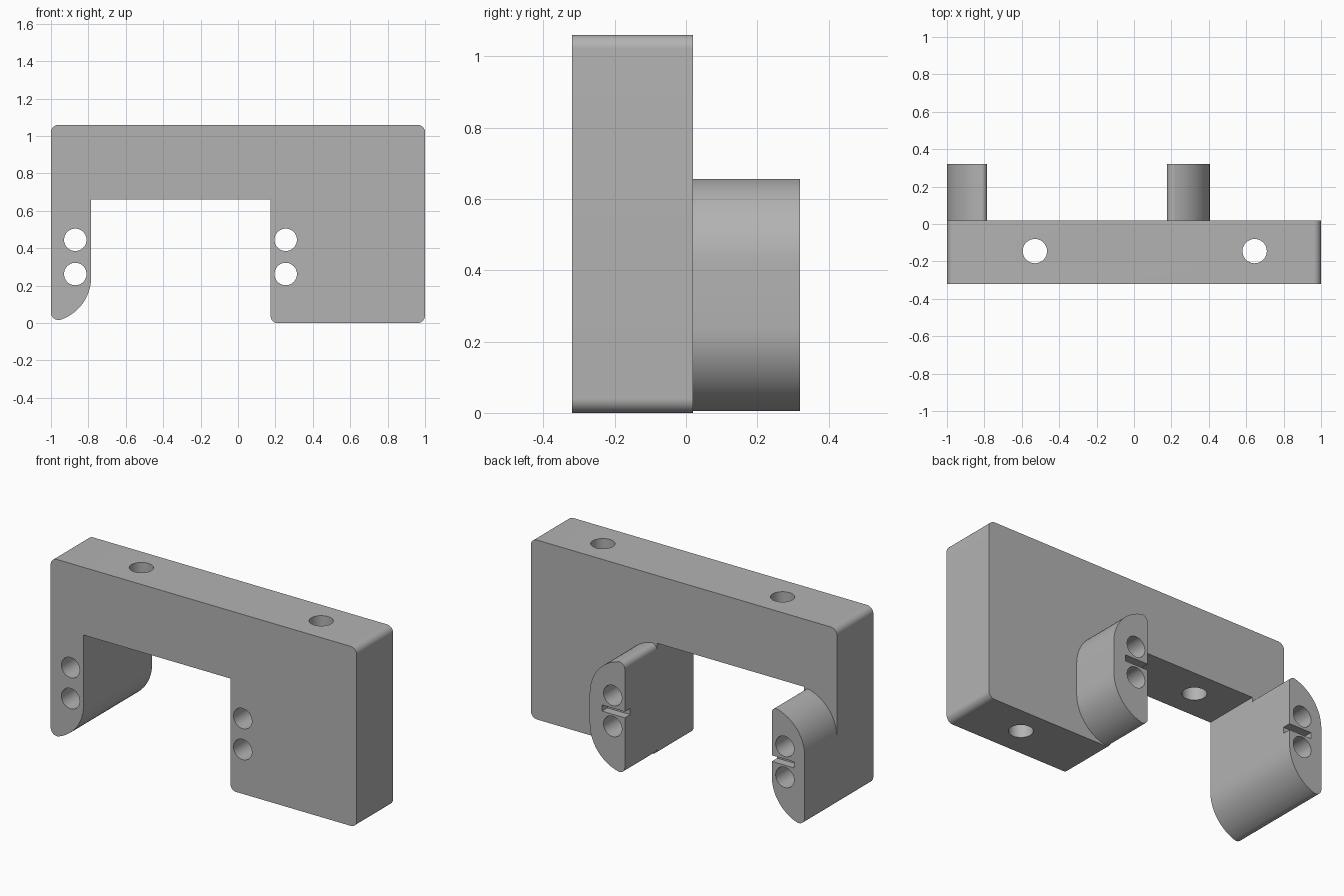
import bpy
import bmesh
from math import cos, sin, radians

if "Cube" in bpy.data.objects:
    bpy.data.objects.remove(bpy.data.objects["Cube"])

grey = bpy.data.materials.new("plain grey")
grey.use_nodes = True
COLOUR = (0.45, 0.45, 0.45, 1)
grey.diffuse_color = COLOUR
grey.node_tree.nodes["Principled BSDF"].inputs["Base Color"].default_value = COLOUR

FRONT, MIDDLE, BACK = -0.32, 0.02, 0.32
SLOT_Z = 0.352


def arc(cx, cz, r, start, end):
    """Points of a circular arc in the x-z plane, angles in degrees."""
    n = max(4, int(abs(end - start) / 6))
    angles = [radians(start + (end - start) * i / n) for i in range(n + 1)]
    return [(cx + r * cos(a), cz + r * sin(a)) for a in angles]


def extrude(name, profile, y0, y1):
    bm = bmesh.new()
    face = bm.faces.new([bm.verts.new((x, y0, z)) for x, z in profile])
    grown = bmesh.ops.extrude_face_region(bm, geom=[face])
    verts = [v for v in grown["geom"] if isinstance(v, bmesh.types.BMVert)]
    bmesh.ops.translate(bm, verts=verts, vec=(0, y1 - y0, 0))
    bmesh.ops.recalc_face_normals(bm, faces=bm.faces)
    mesh = bpy.data.meshes.new(name)
    bm.to_mesh(mesh)
    bm.free()
    mesh.materials.append(grey)
    obj = bpy.data.objects.new(name, mesh)
    bpy.context.collection.objects.link(obj)
    return obj


def drill(location, radius, rotation=(0, 0, 0)):
    bpy.ops.mesh.primitive_cylinder_add(vertices=48, radius=radius, depth=3,
                                        location=location, rotation=rotation)
    return bpy.context.object


def slot(x0, x1):
    lo, hi = SLOT_Z - 0.018, SLOT_Z + 0.018
    return extrude("slot_cutter", [(x0, lo), (x1, lo), (x1, hi), (x0, hi)],
                   BACK - 0.05, BACK + 0.1)


def cut(obj, cutters):
    for cutter in cutters:
        mod = obj.modifiers.new("cut", 'BOOLEAN')
        mod.operation = 'DIFFERENCE'
        mod.solver = 'EXACT'
        mod.object = cutter
    graph = bpy.context.evaluated_depsgraph_get()
    mesh = bpy.data.meshes.new_from_object(obj.evaluated_get(graph))
    obj.modifiers.clear()
    obj.data = mesh
    mesh.materials.clear()
    mesh.materials.append(grey)
    bpy.ops.object.select_all(action='DESELECT')
    obj.select_set(True)
    bpy.context.view_layer.objects.active = obj
    bpy.ops.object.shade_smooth_by_angle(angle=radians(30))


# Curved toe shared by the narrow leg of the body and the lug behind it
toe = arc(-1.025, 0.245, 0.24, 0, -71) + arc(-0.96, 0.056, 0.04, -71, -180)[1:]

# Bridge-shaped body
body = extrude("bridge_body",
               toe
               + arc(-0.96, 1.02, 0.04, 180, 90)
               + arc(0.96, 1.02, 0.04, 90, 0)
               + arc(0.96, 0.04, 0.04, 0, -90)
               + arc(0.21, 0.035, 0.035, -90, -180)
               + [(0.175, 0.66), (-0.785, 0.66)], FRONT, MIDDLE)

# Rounded lugs on the back
narrow_lug = extrude("right_lug",
                     toe
                     + arc(-0.76, 0.42, 0.24, 180, 105)
                     + arc(-0.815, 0.623, 0.03, 105, 0)[1:], MIDDLE, BACK)
wide_lug = extrude("left_lug",
                   arc(0.165, 0.42, 0.24, 0, 77)
                   + arc(0.211, 0.62, 0.035, 77, 180)[1:]
                   + arc(0.211, 0.04, 0.035, 180, 283)
                   + arc(0.165, 0.24, 0.24, -77, 0)[1:], MIDDLE, BACK)

# Bolt holes, pin holes and clip slots
bolts = [drill((x, -0.145, 0.5), 0.065) for x in (-0.53, 0.645)]
pins = {x: [drill((x, 0, z), 0.06, (radians(90), 0, 0)) for z in (0.262, 0.445)]
        for x in (-0.87, 0.255)}
slots = [slot(-0.93, -0.7), slot(0.1, 0.325)]

cut(body, bolts + pins[-0.87] + pins[0.255])
cut(narrow_lug, pins[-0.87] + [slots[0]])
cut(wide_lug, pins[0.255] + [slots[1]])

for cutter in bolts + pins[-0.87] + pins[0.255] + slots:
    bpy.data.objects.remove(cutter)
